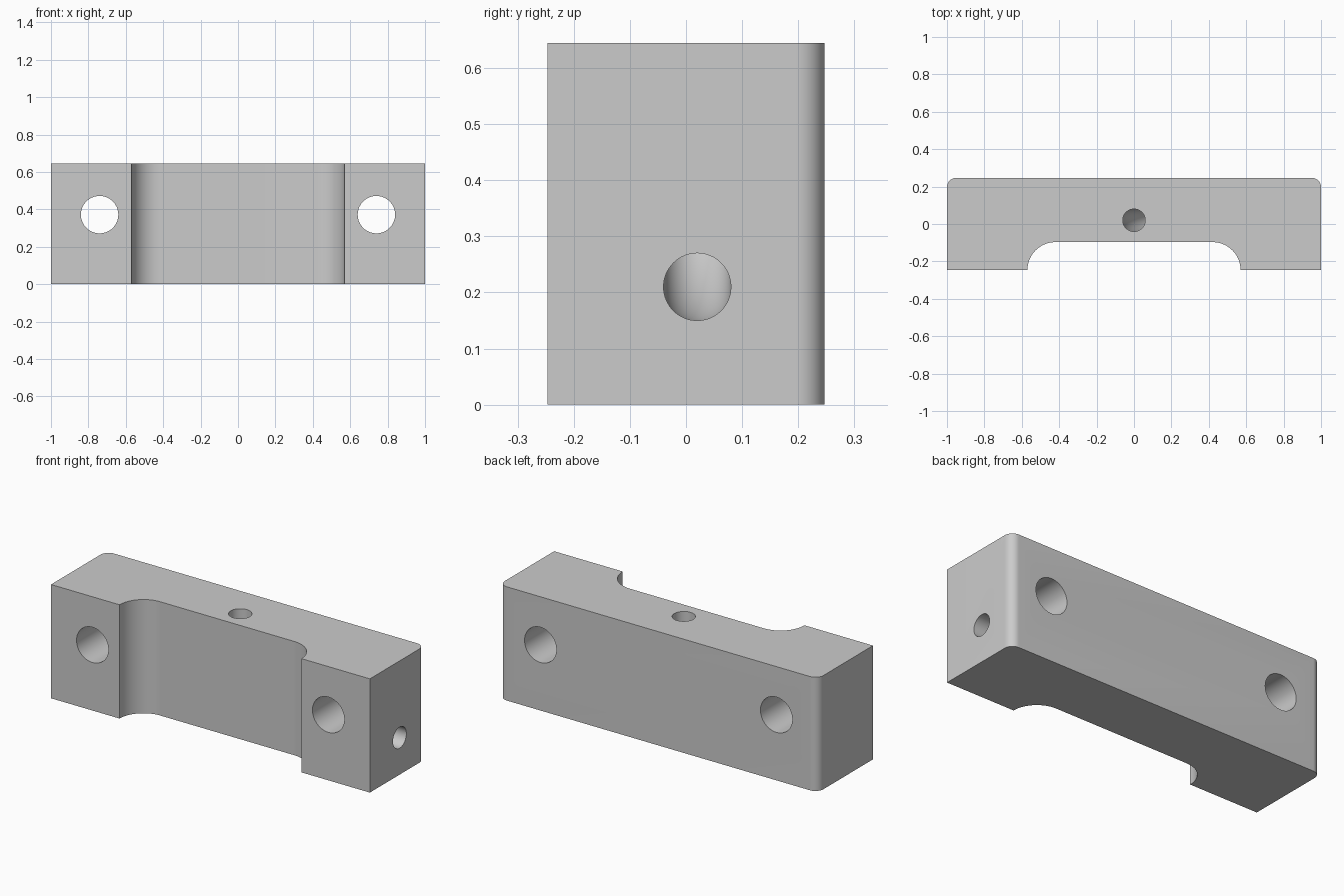
import bpy, bmesh
from math import pi, sin, cos, radians
from mathutils import Vector

old = bpy.data.objects.get("Cube")
if old:
    bpy.data.objects.remove(old, do_unlink=True)

HALF_X, HALF_Y, HEIGHT = 1.0, 0.247, 0.645
RECESS_X, RECESS_R, CORNER_R = 0.57, 0.15, 0.05
BOLT_X, BOLT_Z, BOLT_R = 0.74, 0.372, 0.1
DUCT_Y, DUCT_Z, DUCT_R, BEND_R = 0.02, 0.21, 0.06, 0.35

grey = bpy.data.materials.new("plain grey")
grey.use_nodes = True
grey.diffuse_color = (0.6, 0.6, 0.6, 1)
grey.node_tree.nodes["Principled BSDF"].inputs["Base Color"].default_value = grey.diffuse_color


def make_object(name, bm):
    bmesh.ops.recalc_face_normals(bm, faces=bm.faces)
    mesh = bpy.data.meshes.new(name)
    bm.to_mesh(mesh)
    bm.free()
    mesh.materials.append(grey)
    obj = bpy.data.objects.new(name, mesh)
    bpy.context.collection.objects.link(obj)
    return obj


def arc(cx, cy, r, start, end, steps):
    angles = [radians(start + (end - start) * i / steps) for i in range(steps + 1)]
    return [(cx + r * cos(a), cy + r * sin(a)) for a in angles]


def tube(name, path, r, side, sides=64):
    """Capped round tube along a planar path; side is normal to its plane."""
    bm = bmesh.new()
    rings = []
    for i, p in enumerate(path):
        along = (path[min(i + 1, len(path) - 1)] - path[max(i - 1, 0)]).normalized()
        up = along.cross(side)
        rings.append([bm.verts.new(p + r * (cos(a) * side + sin(a) * up))
                      for a in (2 * pi * k / sides for k in range(sides))])
    for low, high in zip(rings, rings[1:]):
        for k in range(sides):
            n = (k + 1) % sides
            bm.faces.new((low[k], low[n], high[n], high[k]))
    bm.faces.new(rings[0])
    bm.faces.new(rings[-1])
    return make_object(name, bm)


# Block: right half of the plan outline, mirrored, then extruded upward
half = arc(RECESS_X - RECESS_R, -HALF_Y, RECESS_R, 90, 0, 24)
half += [(HALF_X, -HALF_Y)]
half += arc(HALF_X - CORNER_R, HALF_Y - CORNER_R, CORNER_R, 0, 90, 12)
outline = half + [(-x, y) for x, y in reversed(half)]
bm = bmesh.new()
base = bm.faces.new([bm.verts.new((x, y, 0)) for x, y in outline])
walls = bmesh.ops.extrude_face_region(bm, geom=[base])
top = [v for v in walls["geom"] if isinstance(v, bmesh.types.BMVert)]
bmesh.ops.translate(bm, verts=top, vec=(0, 0, HEIGHT))
block = make_object("mounting_block", bm)

# Bolt holes run from front to back
cutters = [tube("bolt_hole_cutter", [Vector((s * BOLT_X, y, BOLT_Z)) for y in (-1, 1)],
                BOLT_R, Vector((1, 0, 0))) for s in (-1, 1)]

# Curved duct from the top face to the left end
bend = arc(BEND_R, DUCT_Z + BEND_R, BEND_R, 180, 270, 32)
duct_path = [(0, HEIGHT + 0.1)] + bend + [(HALF_X + 0.1, DUCT_Z)]
cutters.append(tube("duct_cutter", [Vector((x, DUCT_Y, z)) for x, z in duct_path],
                    DUCT_R, Vector((0, 1, 0))))

# Cut all holes, then discard the cutters
bpy.context.view_layer.objects.active = block
for cutter in cutters:
    cutter.hide_render = True
    mod = block.modifiers.new("hole", 'BOOLEAN')
    mod.operation, mod.solver, mod.object = 'DIFFERENCE', 'EXACT', cutter
    bpy.ops.object.modifier_apply(modifier=mod.name)
    bpy.data.objects.remove(cutter, do_unlink=True)

bpy.ops.object.select_all(action='DESELECT')
block.select_set(True)
bpy.ops.object.shade_smooth_by_angle(angle=radians(30))
